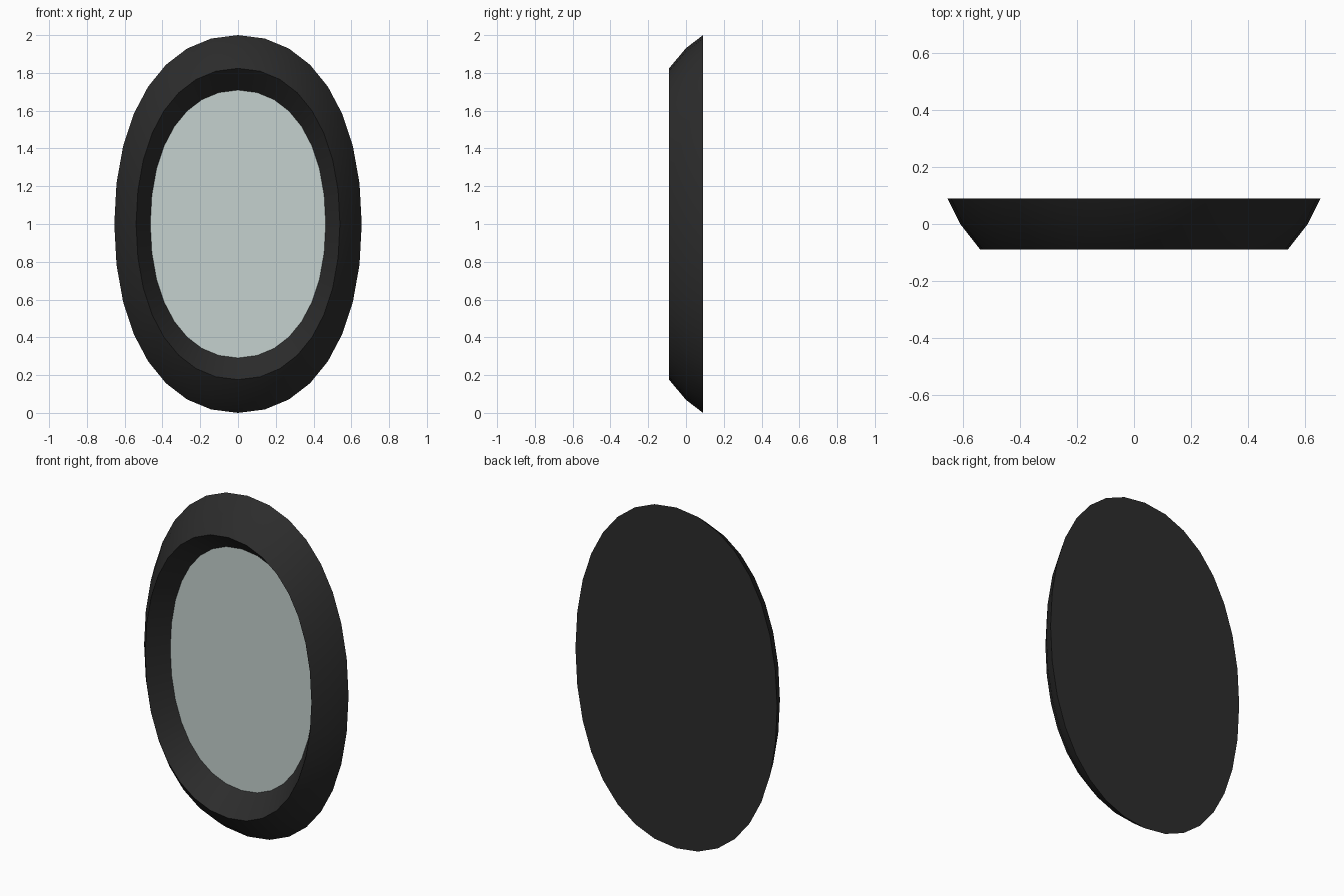
import bpy, bmesh
from mathutils import Vector

if "Cube" in bpy.data.objects:
    bpy.data.objects.remove(bpy.data.objects["Cube"])

RX, RZ, H, SEG = 0.655, 1.0, 0.605, 8   # half sizes, curve handle, steps per quarter


def oval():
    """Slightly squarish oval made of four Bezier quarters, as (x, z) pairs."""
    pts = []
    p = [Vector(v) for v in ((1, 0), (1, H), (H, 1), (0, 1))]
    for q in range(4):
        for i in range(SEG):
            t = i / SEG
            s = 1 - t
            v = s**3 * p[0] + 3 * s*s*t * p[1] + 3 * s*t*t * p[2] + t**3 * p[3]
            pts.append((v.x * RX, v.y * RZ))
        p = [Vector((-v.y, v.x)) for v in p]
    return pts


def loft(name, profile, color, cap_first=False):
    """Oval rings from (scale, y) pairs, bridged in order."""
    bm = bmesh.new()
    rings = [[bm.verts.new((x * k, y, 1 + z * k)) for x, z in oval()] for k, y in profile]
    n = len(rings[0])
    for a, b in zip(rings, rings[1:]):
        for i in range(n):
            j = (i + 1) % n
            bm.faces.new((a[i], b[i], b[j], a[j]))
    if cap_first:
        bm.faces.new(list(reversed(rings[0])))
    for f in bm.faces:
        f.normal_update()
    # caps face outwards: the back towards +y, the glass towards -y
    for f in bm.faces:
        if len(f.verts) > 4 and f.normal.y * (1 if len(profile) > 1 else -1) < 0:
            f.normal_flip()
    if len(profile) > 1:
        bmesh.ops.recalc_face_normals(bm, faces=bm.faces[:])
        back = max(bm.faces, key=lambda f: f.calc_center_median().y)
        if back.normal.y < 0:
            bmesh.ops.reverse_faces(bm, faces=bm.faces[:])
    me = bpy.data.meshes.new(name)
    bm.to_mesh(me)
    bm.free()
    ob = bpy.data.objects.new(name, me)
    bpy.context.collection.objects.link(ob)
    mat = bpy.data.materials.new(name + "_color")
    mat.diffuse_color = color
    mat.use_nodes = True
    mat.node_tree.nodes["Principled BSDF"].inputs["Base Color"].default_value = mat.diffuse_color
    me.materials.append(mat)
    bpy.ops.object.select_all(action='DESELECT')
    ob.select_set(True)
    bpy.context.view_layer.objects.active = ob
    bpy.ops.object.shade_smooth_by_angle(angle=0.6)
    return ob


# Dark frame: flat back, curved outer bevel, front lip, sloped inner wall
loft("frame", [(1, 0.09), (0.931, 0), (0.824, -0.09), (0.709, 0.035)],
     (0.025, 0.025, 0.025, 1), cap_first=True)

# Pale mirror glass set into the frame
loft("mirror_glass", [(0.71, 0.035)], (0.56, 0.64, 0.62, 1), cap_first=True)
